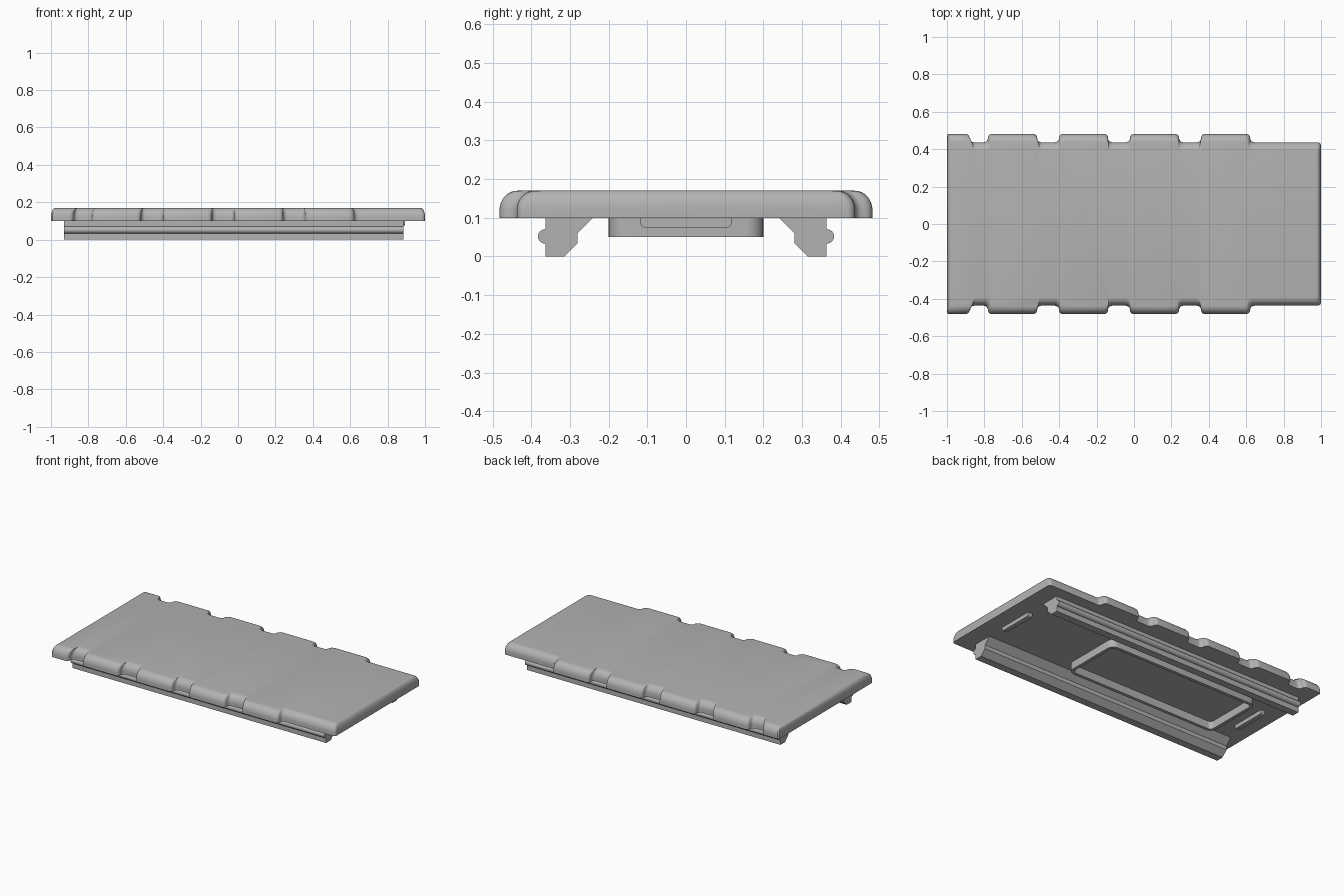
import bpy, bmesh
from math import sin, cos, pi, radians

cube = bpy.data.objects.get("Cube")
if cube:
    bpy.data.objects.remove(cube)

GREY = (0.45, 0.45, 0.45, 1)
mat = bpy.data.materials.new("grey plastic")
mat.use_nodes = True
mat.diffuse_color = GREY
mat.node_tree.nodes["Principled BSDF"].inputs["Base Color"].default_value = GREY


def finish(name, bm):
    bmesh.ops.recalc_face_normals(bm, faces=bm.faces)
    mesh = bpy.data.meshes.new(name)
    bm.to_mesh(mesh)
    bm.free()
    obj = bpy.data.objects.new(name, mesh)
    bpy.context.collection.objects.link(obj)
    mesh.materials.append(mat)
    bpy.ops.object.select_all(action='DESELECT')
    obj.select_set(True)
    bpy.context.view_layer.objects.active = obj
    bpy.ops.object.shade_smooth_by_angle(angle=radians(35))
    return obj


def loft(name, rings, closed=False):
    """Skin a list of equal point rings; closed joins last to first, otherwise cap the ends."""
    bm = bmesh.new()
    loops = [[bm.verts.new(p) for p in ring] for ring in rings]
    pairs = list(zip(loops, loops[1:]))
    if closed:
        pairs.append((loops[-1], loops[0]))
    else:
        bm.faces.new(loops[0])
        bm.faces.new(loops[-1])
    n = len(loops[0])
    for a, b in pairs:
        for i in range(n):
            j = (i + 1) % n
            bm.faces.new((a[i], a[j], b[j], b[i]))
    return finish(name, bm)


def rounded_rect(cx, cy, hx, hy, r, steps=6):
    pts = []
    for q, (sx, sy) in enumerate([(1, 1), (-1, 1), (-1, -1), (1, -1)]):
        for k in range(steps + 1):
            a = (q + k / steps) * pi / 2
            pts.append((cx + sx * (hx - r) + r * cos(a),
                        cy + sy * (hy - r) + r * sin(a)))
    return pts


# Cover plate: scalloped long edges with a rounded upper rim
WIDE, NARROW, STEP = 0.482, 0.437, 0.0225


def edge_step(x, side):
    """Rounded step at a grip pad end: side 1 drops to the narrow width, -1 rises from it."""
    start = x - STEP / 2
    pts = []
    for k in range(6):
        a = k / 5 * pi / 2
        pts.append((STEP * sin(a), WIDE - STEP * (1 - cos(a))))
    for k in range(1, 6):
        a = k / 5 * pi / 2
        pts.append((STEP * (2 - cos(a)), NARROW + STEP * (1 - sin(a))))
    if side > 0:
        return [(start + dx, y) for dx, y in pts]
    return [(x + STEP / 2 - dx, y) for dx, y in reversed(pts)]


edge = [(-1, WIDE - 0.008), (-0.992, WIDE)]
edge += edge_step(-0.89, 1)
for i in range(4):
    start = -0.77 + 0.38 * i
    edge += edge_step(start, -1) + edge_step(start + 0.24, 1)
for k in range(6):
    a = k / 5 * pi / 2
    edge.append((0.98 + 0.02 * sin(a), NARROW - 0.02 * (1 - cos(a))))


def plate_ring(z, side_inset, end_inset):
    lim = 1 - end_inset
    half = [(x * lim, y - side_inset) for x, y in edge]
    return ([(x, y, z) for x, y in half]
            + [(x, -y, z) for x, y in reversed(half)])


rings = [plate_ring(0.1, 0, 0)]
for k in range(9):
    a = k / 8 * pi / 2
    rings.append(plate_ring(0.12 + 0.05 * sin(a), 0.045 * (1 - cos(a)), 0.022 * (1 - cos(a))))
loft("cover_plate", rings)

# Clip rails with a snap bead along the outer side
profile = [(0.24, 0.1), (0.28, 0.06), (0.28, 0.035), (0.315, 0), (0.363, 0)]
for k in range(9):
    a = -pi / 2 + k / 8 * pi
    profile.append((0.363 + 0.02 * cos(a), 0.052 + 0.019 * sin(a)))
profile.append((0.363, 0.1))
for name, s in (("left_rail", 1), ("right_rail", -1)):
    loft(name, [[(x, s * y, z) for y, z in profile] for x in (-0.93, 0.885)])

# Thin-walled rectangular frame beneath the plate
outer = rounded_rect(-0.21, 0, 0.54, 0.2, 0.045)
inner = rounded_rect(-0.21, 0, 0.52, 0.18, 0.025)
loft("under_frame", [[(x, y, z) for x, y in ring] for ring, z in
                     ((outer, 0.1), (outer, 0.05), (inner, 0.05), (inner, 0.1))], closed=True)

# Small locating tabs near each end
tab = [p for p in rounded_rect(0, 0.1, 0.118, 0.025, 0.012) if p[1] <= 0.1]
tab = [(-0.118, 0.1)] + tab + [(0.118, 0.1)]
for name, x in (("front_tab", 0.878), ("rear_tab", -0.872)):
    loft(name, [[(x + dx, y, z) for y, z in tab] for dx in (-0.015, 0.015)])
